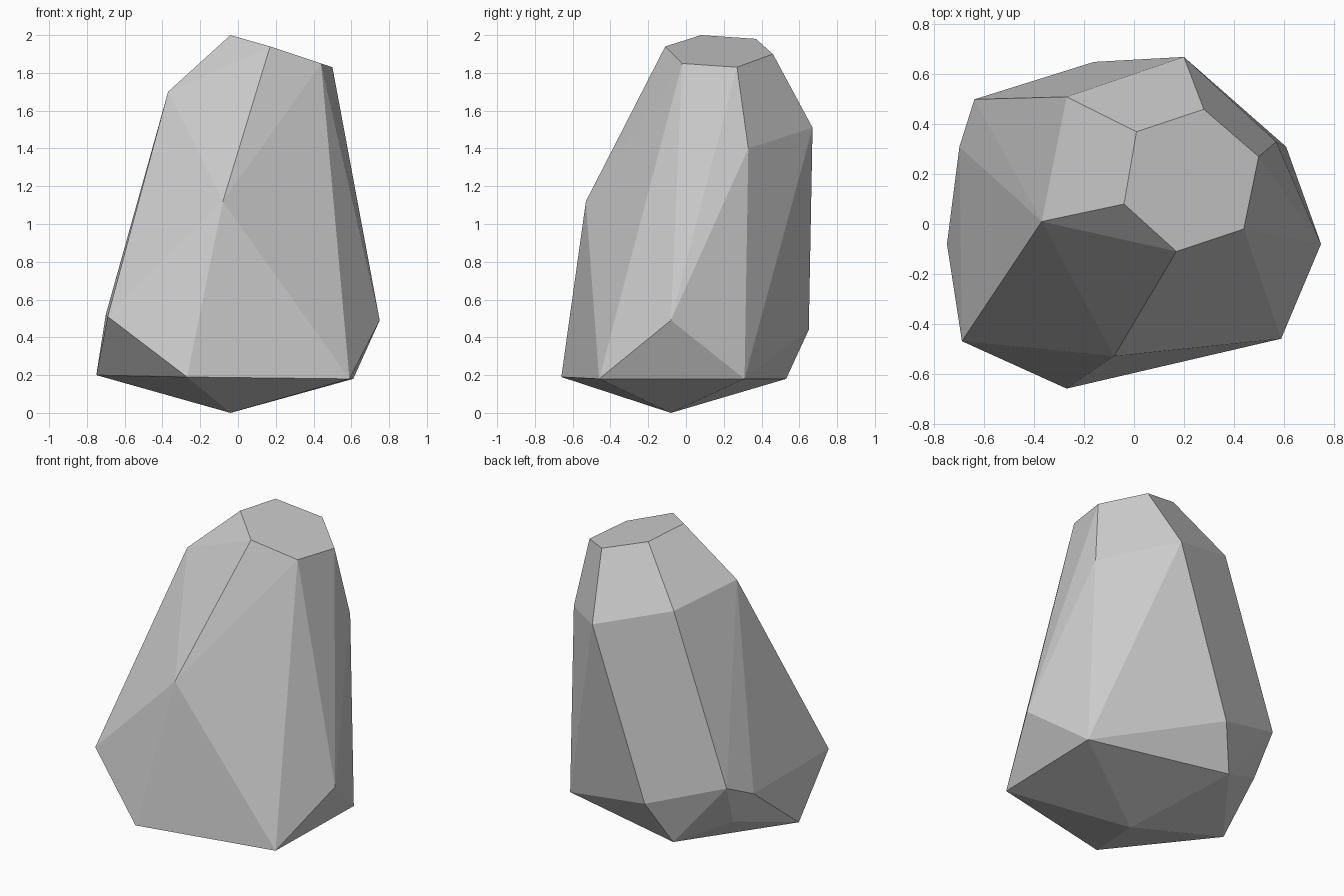
import bpy
import bmesh
import math

default_cube = bpy.data.objects.get("Cube")
if default_cube:
    bpy.data.objects.remove(default_cube, do_unlink=True)


def make_material(name, level):
    """Plain neutral material with one flat colour."""
    colour = (level, level, level, 1.0)
    material = bpy.data.materials.new(name)
    material.use_nodes = True
    material.diffuse_color = colour
    shader = material.node_tree.nodes["Principled BSDF"]
    shader.inputs["Base Color"].default_value = colour
    shader.inputs["Roughness"].default_value = 0.9
    return material


def make_faceted_stone(name, corner_groups, material):
    """Wrap the corner points in a convex, flat-faced solid."""
    mesh = bpy.data.meshes.new(name)
    bm = bmesh.new()
    for group in corner_groups:
        for corner in group:
            bm.verts.new(corner)
    hull = bmesh.ops.convex_hull(bm, input=bm.verts)
    loose = {g for g in hull["geom_interior"] if isinstance(g, bmesh.types.BMVert)}
    bmesh.ops.delete(bm, geom=list(loose), context="VERTS")
    # Merge triangles that lie in one chipped plane
    bmesh.ops.dissolve_limit(bm, angle_limit=math.radians(2.5),
                             verts=bm.verts, edges=bm.edges)
    bmesh.ops.recalc_face_normals(bm, faces=bm.faces)
    for face in bm.faces:
        face.smooth = False
    bm.to_mesh(mesh)
    bm.free()
    mesh.materials.append(material)
    stone = bpy.data.objects.new(name, mesh)
    bpy.context.scene.collection.objects.link(stone)
    return stone


# Slanted six-sided cap
cap = [(-.04, .08, 2), (.17, -.11, 1.94), (.44, -.02, 1.85),
       (.5, .27, 1.83), (.28, .46, 1.9), (.01, .37, 1.98)]

# Shoulders below the cap
shoulders = [(-.37, .01, 1.7), (-.27, .51, 1.66), (.2, .67, 1.51),
             (.57, .33, 1.4), (-.08, -.53, 1.12)]

# Widest belt, with a chipped corner at the back
belt = [(-.69, -.47, .51), (.75, -.08, .49), (-.16, .65, .44),
        (-.64, .5, .61), (-.7, .31, .52), (-.6, .38, .34)]

# Low ring and the point it rests on
foot = [(-.27, -.66, .19), (.59, -.46, .18), (.61, .31, .18),
        (-.28, .53, .18), (-.75, -.08, .2), (-.04, -.08, 0)]

stone_grey = make_material("stone grey", 0.6)
make_faceted_stone("boulder", [cap, shoulders, belt, foot], stone_grey)
